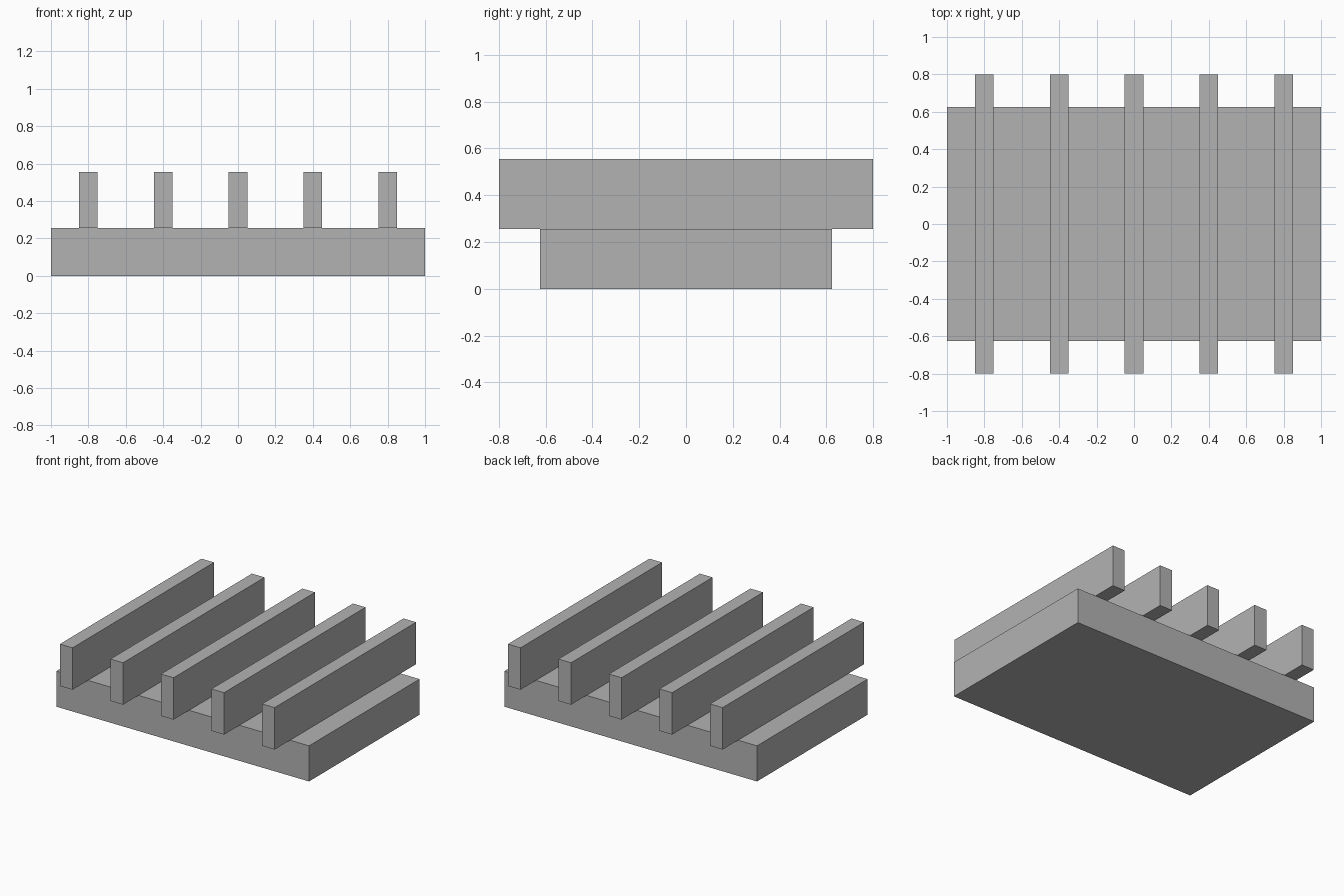
import bpy

# Remove the default object
cube = bpy.data.objects.get("Cube")
if cube:
    bpy.data.objects.remove(cube, do_unlink=True)

# Single flat colour
GREY = (0.45, 0.45, 0.45, 1.0)
grey = bpy.data.materials.new("plain_grey")
grey.use_nodes = True
grey.diffuse_color = GREY
grey.node_tree.nodes["Principled BSDF"].inputs["Base Color"].default_value = GREY


def add_box(name, size, x, bottom):
    """Box of the given size, centred on y, resting at height bottom."""
    bpy.ops.mesh.primitive_cube_add(size=1, location=(x, 0, bottom + size[2] / 2))
    box = bpy.context.object
    box.name = name
    box.scale = size
    bpy.ops.object.transform_apply(location=False, rotation=False, scale=True)
    box.data.materials.append(grey)
    return box


BASE_HEIGHT = 0.255
SPACING = 0.4

# Base slab
add_box("base_slab", (2.0, 1.25, BASE_HEIGHT), 0, 0)

# Five parallel slats overhanging the slab front and back
for i in range(5):
    add_box(f"slat_{i + 1}", (0.1, 1.6, 0.3), (i - 2) * SPACING, BASE_HEIGHT)
